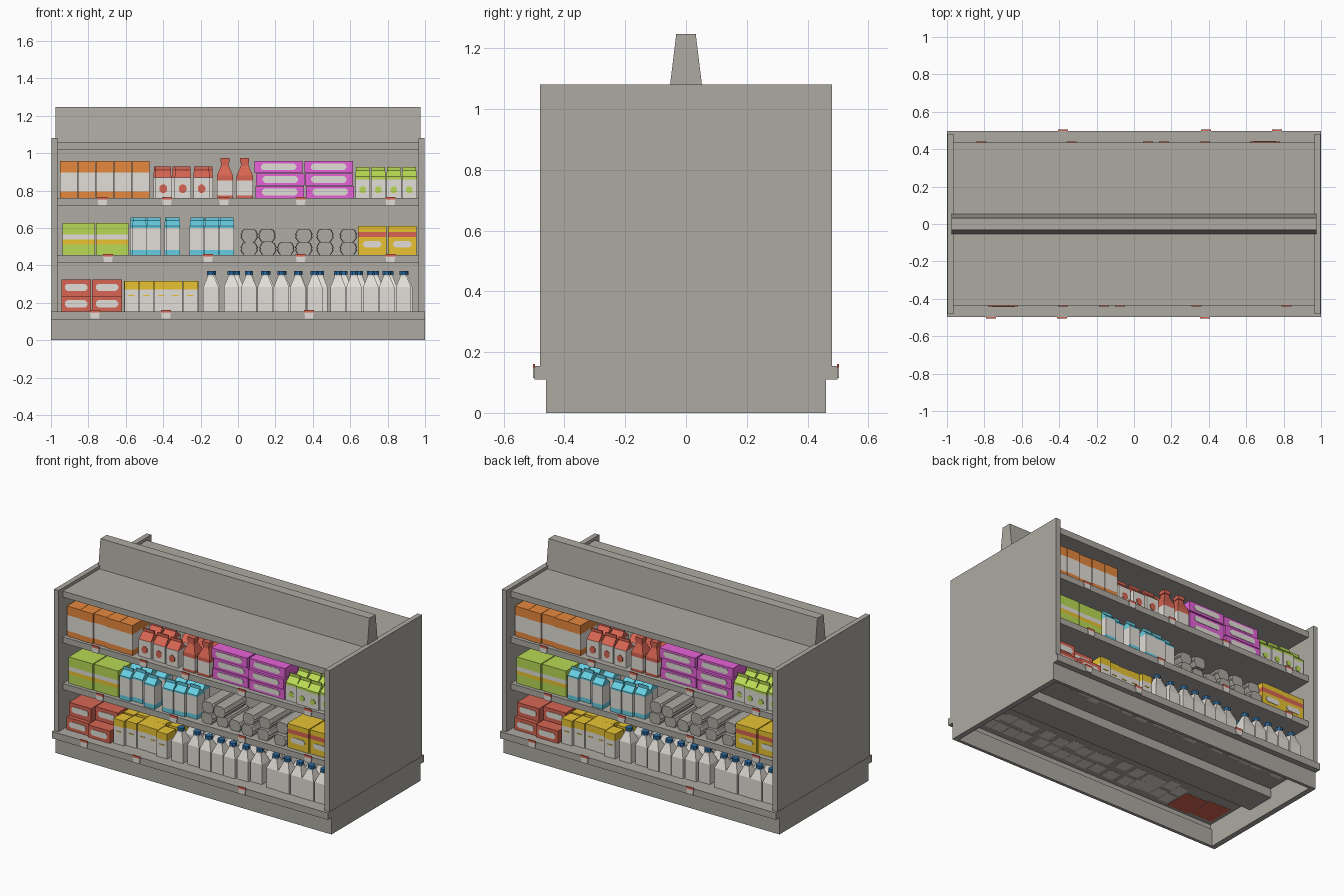
import bpy, bmesh, math, random

if "Cube" in bpy.data.objects:
    bpy.data.objects.remove(bpy.data.objects["Cube"])

random.seed(4)
COLOURS = [
    ("shelf_grey", (0.42, 0.40, 0.365)), ("label_white", (0.76, 0.73, 0.68)),
    ("orange", (0.90, 0.28, 0.055)), ("red", (0.68, 0.13, 0.085)),
    ("pink", (0.90, 0.14, 0.78)), ("green", (0.48, 0.70, 0.09)),
    ("teal", (0.13, 0.62, 0.76)), ("yellow", (0.86, 0.58, 0.035)),
    ("cap_blue", (0.025, 0.15, 0.36))]
GREY, WHITE, ORANGE, RED, PINK, GREEN, TEAL, YELLOW, BLUE = range(9)
MATS = []
for label, rgb in COLOURS:
    mat = bpy.data.materials.new(label)
    mat.diffuse_color = (*rgb, 1)
    mat.use_nodes = True
    mat.node_tree.nodes["Principled BSDF"].inputs["Base Color"].default_value = mat.diffuse_color
    MATS.append(mat)


def finish(name, bm, mirrored=False):
    """Make an object; mirrored ones get a copy turned to the back side."""
    bmesh.ops.recalc_face_normals(bm, faces=bm.faces)
    mesh = bpy.data.meshes.new(name)
    bm.to_mesh(mesh)
    bm.free()
    for m in MATS:
        mesh.materials.append(m)
    for side in (("front_", 0), ("back_", math.pi)) if mirrored else (("", 0),):
        ob = bpy.data.objects.new(side[0] + name, mesh)
        ob.rotation_euler.z = side[1]
        bpy.context.collection.objects.link(ob)


def skin(bm, rings, mats):
    """Join rings of points into a closed solid, one colour per band."""
    rings = [[bm.verts.new(p) for p in r] for r in rings]
    n = len(rings[0])
    for a, b, m in zip(rings, rings[1:], mats):
        for i in range(n):
            j = (i + 1) % n
            bm.faces.new((a[i], a[j], b[j], b[i])).material_index = m
    bm.faces.new(rings[0][::-1]).material_index = mats[0]
    bm.faces.new(rings[-1]).material_index = mats[-1]


def loft(bm, x, y, z, levels, n=4):
    """Upright solid; levels are (height, half x, half y, colour above)."""
    rings = []
    for h, hx, hy, _ in levels:
        if n == 4:
            unit = [(-1, -1), (1, -1), (1, 1), (-1, 1)]
        else:
            unit = [(math.cos(2 * math.pi * (i + .5) / n), math.sin(2 * math.pi * (i + .5) / n))
                    for i in range(n)]
        rings.append([(x + u * hx, y + v * hy, z + h) for u, v in unit])
    skin(bm, rings, [l[3] for l in levels[:-1]])


def box(bm, x0, x1, y0, y1, z0, z1, m=GREY):
    loft(bm, (x0 + x1) / 2, (y0 + y1) / 2, z0,
         [(0, (x1 - x0) / 2, (y1 - y0) / 2, m), (z1 - z0, (x1 - x0) / 2, (y1 - y0) / 2, m)])


def plate(bm, x, y, z, w, h, m, cut):
    """Thin label with cut corners on a front face at y."""
    a, b = w / 2, h / 2
    pts = [(-a + cut, -b), (a - cut, -b), (a, -b + cut), (a, b - cut),
           (a - cut, b), (-a + cut, b), (-a, b - cut), (-a, -b + cut)]
    skin(bm, [[(x + u, yy, z + v) for u, v in pts] for yy in (y - .003, y + .002)], [m])


def bands(hx, hy, *steps):
    """Straight box with colour bands: (height, colour) ... last colour unused."""
    return [(h, hx, hy, m) for h, m in steps]


def jit(a):
    return random.uniform(-a, a)


# ---- shelf unit ----
bm = bmesh.new()
for s in (-1, 1):
    box(bm, -.995, .995, min(s * .46, s * .44), max(s * .46, s * .44), 0, .112)
    box(bm, -1, 1, min(s * .498, s * .455), max(s * .498, s * .455), .11, .155)
    box(bm, min(s * .965, s), max(s * .965, s), -.46, .46, 0, .155)
finish("plinth", bm)

bm = bmesh.new()
box(bm, -.97, .97, -.46, .46, .15, .155)
finish("bottom_shelf", bm)

bm = bmesh.new()
for s in (-1, 1):
    box(bm, min(s * .965, s * .998), max(s * .965, s * .998), -.48, .48, .155, 1.08)
finish("end_panels", bm)

for name, top in (("middle_shelf", .455), ("top_shelf", .76), ("canopy", 1.06)):
    bm = bmesh.new()
    box(bm, -.966, .966, -.435, .435, top - .04, top)
    finish(name, bm)

bm = bmesh.new()
loft(bm, 0, 0, 0, [(.09, .966, .095, GREY), (1.05, .966, .055, GREY)])
finish("centre_divider", bm)
bm = bmesh.new()
loft(bm, 0, 0, 0, [(1.05, .975, .056, GREY), (1.247, .975, .032, GREY)])
finish("header", bm)

# ---- price tags on the shelf edges ----
bm = bmesh.new()
for z, y, xs in ((.76, -.4375, (-.725, -.38, -.075, .335, .815)),
                 (.455, -.4375, (-.695, -.16, .335, .815)),
                 (.155, -.5005, (-.765, -.385, .38))):
    for x in xs:
        loft(bm, x, y, z, [(-.04, .021, .0035, WHITE), (-.008, .026, .0035, RED), (.006, .027, .0035, RED)])
finish("price_tags", bm, True)

# ---- top shelf goods ----
T, M, B = .76, .455, .149
bm = bmesh.new()
for i in range(5):
    loft(bm, -.905 + i * .096, -.315 + jit(.012), T,
         bands(.047, .09, (0, ORANGE), (.035, WHITE), (.138, ORANGE), (.197, 0)))
finish("orange_boxes", bm, True)


def carton(bm, x, y, z, hx, steps, top, m, fin=.018):
    """Gable-topped drink carton."""
    body = bands(hx, hx, *steps)
    h = steps[-1][0]
    loft(bm, x, y, z, body + [(top - fin, hx * .92, .004, m), (top, hx * .92, .004, m)])


bm = bmesh.new()
for row in range(2):
    for x in (-.40, -.295, -.195):
        px, y = x + row * jit(.02), -.36 + row * .115 + jit(.012)
        carton(bm, px, y, T, .044, ((0, WHITE), (.11, RED)), .168, RED)
        plate(bm, px, y - .044, T + .05, .04, .045, RED, .012)
finish("red_cartons", bm, True)

bm = bmesh.new()
for row in range(2):
    for x in (-.07, .036):
        loft(bm, x, -.37 + row * .11 + jit(.01), T, [
            (0, .043, .043, RED), (.015, .043, .043, WHITE), (.095, .043, .043, RED),
            (.12, .043, .043, RED), (.175, .02, .02, RED), (.19, .02, .02, RED),
            (.191, .024, .024, RED), (.215, .024, .024, RED)])
finish("red_bottles", bm, True)

bm = bmesh.new()
for x in (.222, .49):
    for k in range(3):
        px, y = x + jit(.006), -.32 + jit(.015)
        loft(bm, px, y, T + k * .067, bands(.129, .085, (0, PINK), (.064, 0)))
        plate(bm, px, y - .085, T + k * .067 + .033, .19, .036, WHITE, .012)
finish("pink_boxes", bm, True)

bm = bmesh.new()
for row in range(2):
    for i in range(4):
        px, y = .667 + i * .083, -.37 + row * .1 + jit(.012)
        carton(bm, px, y, T, .04, ((0, WHITE), (.1, GREEN), (.115, GREEN)), .165, GREEN)
        plate(bm, px, y - .04, T + .045, .036, .036, GREEN, .011)
finish("green_cartons", bm, True)

# ---- middle shelf goods ----
bm = bmesh.new()
for x in (-.852, -.672):
    loft(bm, x, -.31 + jit(.01), M, bands(
        .087, .1, (0, GREEN), (.058, YELLOW), (.083, WHITE), (.11, GREEN), (.172, 0)))
finish("green_boxes", bm, True)

bm = bmesh.new()
for row in range(2):
    for x in (-.527, -.45, -.347, -.22, -.14, -.06):
        carton(bm, x + row * jit(.02), -.37 + row * .11 + jit(.015), M, .038,
               ((0, TEAL), (.028, WHITE), (.145, TEAL), (.155, TEAL)), .202, TEAL)
finish("teal_cartons", bm, True)

# egg boxes: waisted profile running front to back
bm = bmesh.new()
HALF = ((.03, 0), (.047, .026), (.042, .034), (.047, .04), (.036, .064), (.022, .07))
PROFILE = list(HALF) + [(-u, v) for u, v in reversed(HALF)]
for layer, xs in ((0, (.06, .16, .255, .352, .465, .59)), (1, (.06, .155, .352, .465, .59))):
    for x in xs:
        y = -.4 + jit(.015)
        rings = [[(x + u * k, y + d, M + layer * .07 + v * (.9 + .1 * k)) for u, v in PROFILE]
                 for d, k in ((0, .9), (.012, 1), (.21, 1), (.222, .9))]
        skin(bm, rings, [GREY] * 3)
finish("egg_boxes", bm, True)

bm = bmesh.new()
for x in (.718, .878):
    y = -.32 + jit(.01)
    loft(bm, x, y, M, bands(.077, .09, (0, YELLOW), (.097, RED), (.125, YELLOW), (.157, 0)))
    plate(bm, x, y - .09, M + .058, .1, .034, WHITE, .012)
finish("yellow_boxes", bm, True)

# ---- bottom shelf goods ----
bm = bmesh.new()
for x, z, y in ((-.865, 0, -.335), (-.7, 0, -.35), (-.865, .088, -.31), (-.7, .088, -.27)):
    loft(bm, x, y, B + z, bands(.08, .09, (0, RED), (.087, 0)))
    plate(bm, x, y - .09, B + z + .046, .12, .038, WHITE, .012)
finish("red_boxes", bm, True)

bm = bmesh.new()
for row in range(2):
    for x in (-.57, -.49, -.41, -.335, -.255):
        px, y = x + row * jit(.012), -.37 + row * .11 + jit(.015)
        loft(bm, px, y, B, bands(.038, .045, (0, WHITE), (.122, YELLOW), (.168, 0)))
        plate(bm, px, y - .045, B + .09, .035, .006, YELLOW, .002)
finish("yellow_white_packs", bm, True)

bm = bmesh.new()
for row in range(2):
    for p in (-.145, -.035, .058, .145, .232, .32, .41, .535, .62, .71, .795, .885):
        x, y = p + row * (.015 + jit(.015)), -.37 + row * .105 + jit(.015)
        loft(bm, x, y, B, [(0, .041, .041, WHITE), (.135, .041, .041, WHITE),
                           (.192, .018, .018, WHITE), (.202, .018, .018, WHITE)])
        loft(bm, x, y, B, [(.2, .023, .023, BLUE), (.221, .023, .023, BLUE)], 8)
finish("milk_bottles", bm, True)
